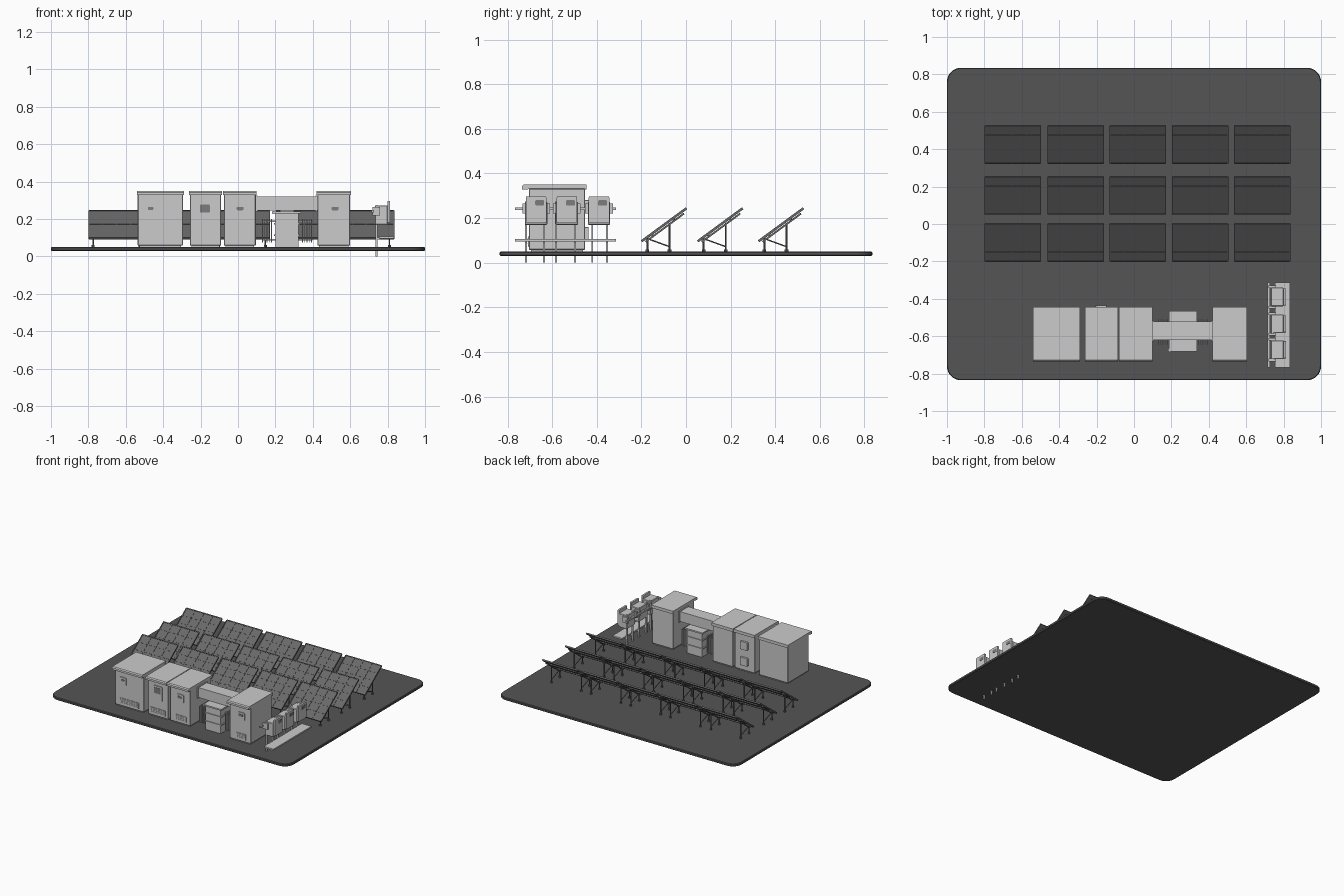
import bpy, bmesh, math
from mathutils import Vector, Matrix

if "Cube" in bpy.data.objects:
    bpy.data.objects.remove(bpy.data.objects["Cube"])


def mat(name, v):
    m = bpy.data.materials.new(name)
    m.diffuse_color = (v, v, v, 1)
    m.use_nodes = True
    m.node_tree.nodes["Principled BSDF"].inputs["Base Color"].default_value = m.diffuse_color
    return m


DARK = mat("dark_grey", 0.09)
CELL = mat("cell_grey", 0.14)
GLASS = mat("window_grey", 0.2)


def obj(name, bm, m=None, matrix=None):
    me = bpy.data.meshes.new(name)
    bm.to_mesh(me)
    bm.free()
    o = bpy.data.objects.new(name, me)
    bpy.context.collection.objects.link(o)
    if m:
        me.materials.append(m)
    if matrix:
        o.matrix_world = matrix
    return o


def add_box(bm, x0, x1, y0, y1, z0, z1):
    s = Matrix.Diagonal((x1 - x0, y1 - y0, z1 - z0, 1))
    t = Matrix.Translation(((x0 + x1) / 2, (y0 + y1) / 2, (z0 + z1) / 2))
    bmesh.ops.create_cube(bm, size=1, matrix=t @ s)


def boxes(name, items, m=None, matrix=None, bevel=0):
    bm = bmesh.new()
    for b in items:
        add_box(bm, *b)
    if bevel:
        bmesh.ops.bevel(bm, geom=bm.edges[:], offset=bevel, segments=1, affect='EDGES')
    return obj(name, bm, m, matrix)


def add_rod(bm, a, b, r, n=8):
    a, b = Vector(a), Vector(b)
    d = b - a
    rot = d.to_track_quat('Z', 'Y').to_matrix().to_4x4()
    bmesh.ops.create_cone(bm, cap_ends=True, segments=n, radius1=r, radius2=r, depth=d.length,
                          matrix=Matrix.Translation((a + b) / 2) @ rot)


def rounded_plate(name, x0, x1, y0, y1, z0, z1, axis, r, seg=3, m=None, rim=0):
    # box with its four edges along one axis rounded
    bm = bmesh.new()
    add_box(bm, x0, x1, y0, y1, z0, z1)
    es = [e for e in bm.edges if abs((e.verts[0].co - e.verts[1].co).normalized()[axis]) > 0.9]
    bmesh.ops.bevel(bm, geom=es, offset=r, segments=seg, profile=0.5, affect='EDGES')
    if rim:
        es = [e for e in bm.edges if abs((e.verts[0].co - e.verts[1].co).normalized()[axis]) < 0.1]
        bmesh.ops.bevel(bm, geom=es, offset=rim, segments=1, affect='EDGES')
    return obj(name, bm, m)


# ground slab
rounded_plate("base_slab", -1, 1, -0.835, 0.835, 0.03, 0.05, 2, 0.075, 8, DARK, 0.004)


# solar panels: frame, cells, purlins and legs
TILT = math.atan2(0.147, 0.2)
HW, HL = 0.148, 0.122


def solar_panel(cx, cy):
    M = Matrix.Translation((cx, cy, 0.168)) @ Matrix.Rotation(TILT, 4, 'X')
    boxes("panel_cells", [(-HW, HW, -HL, HL, 0, 0.005)], CELL, M)
    grid = [(s * HW - 0.003, s * HW + 0.003, -HL, HL, -0.003, 0.008) for s in (-1, 1)]
    grid += [(-HW, HW, s * HL - 0.003, s * HL + 0.003, -0.003, 0.008) for s in (-1, 1)]
    grid += [(x - 0.002, x + 0.002, -HL, HL, 0, 0.007) for x in (-0.074, 0, 0.074)]
    grid += [(-HW, HW, y - 0.0015, y + 0.0015, 0, 0.0065) for y in (-0.061, 0, 0.061)]
    boxes("panel_frame", grid, CELL, M)
    rails = [(-HW, HW, y - 0.005, y + 0.005, -0.008, 0) for y in (-0.07, 0.05)]
    rails += [(x - 0.005, x + 0.005, -HL + 0.01, HL - 0.02, -0.014, -0.006) for x in (-0.125, 0.125)]
    boxes("panel_rails", rails, CELL, M)
    bm = bmesh.new()
    for s in (-0.125, 0.125):
        x = cx + s
        f, b = cy - 0.076, cy + 0.023
        add_rod(bm, (x, f, 0.045), (x, f, 0.11), 0.004)
        add_rod(bm, (x, b, 0.045), (x, b, 0.177), 0.004)
        add_rod(bm, (x, f, 0.108), (x, b, 0.072), 0.003)
        for y in (f, b):
            add_rod(bm, (x, y, 0.048), (x, y, 0.06), 0.008)
    obj("panel_legs", bm, CELL)


for cy in (-0.097, 0.155, 0.4275):
    for cx in (-0.649, -0.311, 0.021, 0.353, 0.685):
        solar_panel(cx, cy)


# equipment cabinets with overhanging roofs
def cabinet(x0, x1, win, low):
    boxes("cabinet_body", [(x0 + 0.003, x1 - 0.003, -0.704, -0.453, 0.058, 0.332)], bevel=0.003)
    boxes("cabinet_plinth", [(x0 + 0.012, x1 - 0.012, -0.695, -0.462, 0.045, 0.06)])
    prof = [(-0.735, 0.328), (-0.735, 0.343), (-0.728, 0.35), (-0.445, 0.35),
            (-0.445, 0.328), (-0.453, 0.328), (-0.453, 0.332), (-0.704, 0.332), (-0.712, 0.328)]
    bm = bmesh.new()
    fc = bm.faces.new([bm.verts.new((x0 - 0.002, y, z)) for y, z in prof])
    ext = bmesh.ops.extrude_face_region(bm, geom=[fc])
    bmesh.ops.translate(bm, vec=(x1 - x0 + 0.004, 0, 0),
                        verts=[v for v in ext['geom'] if isinstance(v, bmesh.types.BMVert)])
    bmesh.ops.recalc_face_normals(bm, faces=bm.faces)
    obj("cabinet_roof", bm)
    if win:
        a, b, c, d = win
        rounded_plate("window_frame", a, b, -0.710, -0.703, c, d, 1, 0.008)
        h = (d - c) / 2
        rounded_plate("window_glass", a + 0.013, b - 0.013, -0.712, -0.709,
                      c + h, d - 0.013, 1, 0.004, 2, GLASS)
    if low:
        a, b = low
        rounded_plate("vent_panel", a, b, -0.708, -0.703, 0.073, 0.118, 1, 0.004, 2)
        boxes("vent_louvres", [(a + 0.008, b - 0.008, -0.710, -0.707, z, z + 0.004)
                               for z in (0.083, 0.094, 0.105)])


cabinet(-0.539, -0.292, (-0.495, -0.44, 0.22, 0.278), (-0.50, -0.335))
cabinet(-0.26, -0.088, (-0.217, -0.138, 0.178, 0.29), (-0.24, -0.115))
cabinet(-0.078, 0.098, (-0.02, 0.042, 0.216, 0.278), (-0.03, 0.06))
cabinet(0.422, 0.602, (0.488, 0.55, 0.216, 0.278), (0.475, 0.56))

# rear boxes on the middle cabinet
for z in (0.10, 0.22):
    rounded_plate("rear_box", -0.205, -0.145, -0.455, -0.437, z, z + 0.06, 1, 0.005, 2)

# duct between the cabinets
boxes("bus_duct", [(0.095, 0.425, -0.62, -0.522, 0.245, 0.32)])
boxes("duct_flanges", [(x, x + 0.008, -0.627, -0.515, 0.24, 0.325) for x in (0.096, 0.415)])

# transformer with banded tank and cooling fins
boxes("transformer_tank", [(0.2, 0.324, -0.672, -0.475, 0.045, 0.232)])
boxes("transformer_bands", [(0.193, 0.331, -0.678, -0.468, z, z + 0.008) for z in (0.11, 0.172)])
boxes("transformer_lid", [(0.187, 0.337, -0.683, -0.464, 0.23, 0.241)])
boxes("transformer_riser", [(0.225, 0.3, -0.61, -0.53, 0.24, 0.25)])
fins = []
for s in (-1, 1):
    for i in range(5):
        x = 0.262 + s * (0.083 + i * 0.012)
        fins.append((x - 0.002, x + 0.002, -0.648, -0.508, 0.075, 0.2))
    for z in (0.085, 0.183):
        a, b = sorted((0.262 + s * 0.06, 0.262 + s * 0.135))
        for y in (-0.62, -0.545):
            fins.append((a, b, y, y + 0.01, z, z + 0.008))
boxes("cooling_fins", fins)
bm = bmesh.new()
add_rod(bm, (0.19, -0.685, 0.235), (0.19, -0.665, 0.235), 0.008, 12)
obj("gauge", bm)

# combiner rack: posts, rail, tray and boxes
bm = bmesh.new()
for y in (-0.717, -0.637, -0.583, -0.498, -0.42, -0.354):
    add_box(bm, 0.735, 0.747, y - 0.004, y + 0.004, 0, 0.275)
obj("rack_posts", bm)
boxes("rack_rail", [(0.714, 0.726, -0.767, -0.314, 0.236, 0.248)])
boxes("rack_tray", [(0.754, 0.834, -0.767, -0.314, 0.095, 0.106)])
boxes("tray_brackets", [(0.74, 0.76, y - 0.004, y + 0.004, 0.09, 0.102)
                        for y in (-0.717, -0.637, -0.583, -0.498, -0.42, -0.354)])
for c in (-0.672, -0.534, -0.39):
    boxes("combiner_box", [(0.733, 0.8, c - 0.05, c + 0.05, 0.17, 0.273)], bevel=0.003)
    rounded_plate("box_door", 0.798, 0.812, c - 0.046, c + 0.046, 0.178, 0.297, 0, 0.005, 2)
    rounded_plate("box_display", 0.811, 0.814, c - 0.004, c + 0.036, 0.257, 0.28, 0, 0.004, 2, GLASS)
    boxes("box_lugs", [(0.72, 0.76, c + s * 0.055 - 0.007, c + s * 0.055 + 0.007, 0.22, 0.265)
                       for s in (-1, 1)])
